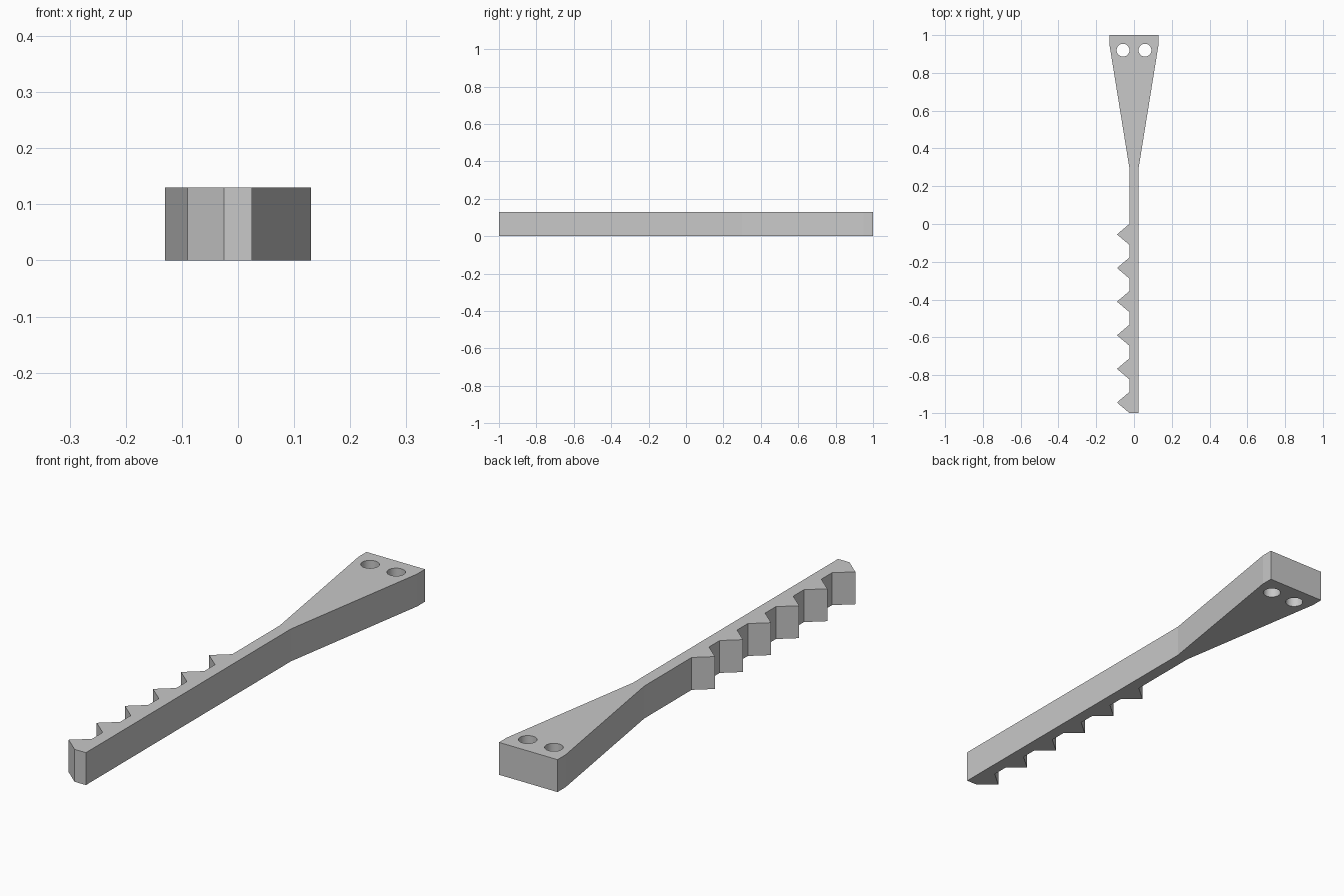
import bpy
import bmesh

cube = bpy.data.objects.get("Cube")
if cube:
    bpy.data.objects.remove(cube, do_unlink=True)

THICK = 0.13
HALF_STEM, HALF_HEAD = 0.025, 0.13
TEETH, PITCH, TOOTH_LEN, TIP_X = 6, 0.178, 0.11, -0.09

grey = bpy.data.materials.new("light_grey")
grey.use_nodes = True
colour = (0.58, 0.58, 0.58, 1)
grey.diffuse_color = colour
grey.node_tree.nodes["Principled BSDF"].inputs["Base Color"].default_value = colour

# Outline: flared head, slim stem, then teeth along the -x edge
outline = [(HALF_STEM, -1), (HALF_STEM, 0.3), (HALF_HEAD, 0.95), (HALF_HEAD, 1),
           (-HALF_HEAD, 1), (-HALF_HEAD, 0.95), (-HALF_STEM, 0.3)]
for i in range(TEETH):
    top = -i * PITCH
    outline += [(-HALF_STEM, top), (TIP_X, top - TOOTH_LEN / 2),
                (-HALF_STEM, top - TOOTH_LEN)]

# Extrude the outline into the toothed bar
bm = bmesh.new()
face = bm.faces.new([bm.verts.new((x, y, 0)) for x, y in outline])
extruded = bmesh.ops.extrude_face_region(bm, geom=[face])["geom"]
bmesh.ops.translate(bm, vec=(0, 0, THICK),
                    verts=[v for v in extruded if isinstance(v, bmesh.types.BMVert)])
bmesh.ops.recalc_face_normals(bm, faces=bm.faces)
mesh = bpy.data.meshes.new("toothed_bar")
bm.to_mesh(mesh)
bm.free()
bar = bpy.data.objects.new("toothed_bar", mesh)
bpy.context.collection.objects.link(bar)
mesh.materials.append(grey)

# Two round holes through the head
for side in (-1, 1):
    bpy.ops.mesh.primitive_cylinder_add(vertices=48, radius=0.034, depth=THICK * 3,
                                        location=(side * 0.058, 0.92, THICK / 2))
    cutter = bpy.context.object
    cutter.name = "hole_cutter"
    cutter.hide_render = True
    cutter.data.materials.append(grey)
    cut = bar.modifiers.new("hole", "BOOLEAN")
    cut.operation = "DIFFERENCE"
    cut.solver = "EXACT"
    cut.object = cutter
    bpy.ops.object.select_all(action="DESELECT")
    bar.select_set(True)
    bpy.context.view_layer.objects.active = bar
    bpy.ops.object.modifier_apply(modifier=cut.name)
    bpy.data.objects.remove(cutter, do_unlink=True)

# Round hole walls, crisp outer edges (the head corner is a shallow angle)
bpy.ops.object.shade_smooth_by_angle(angle=0.14)
